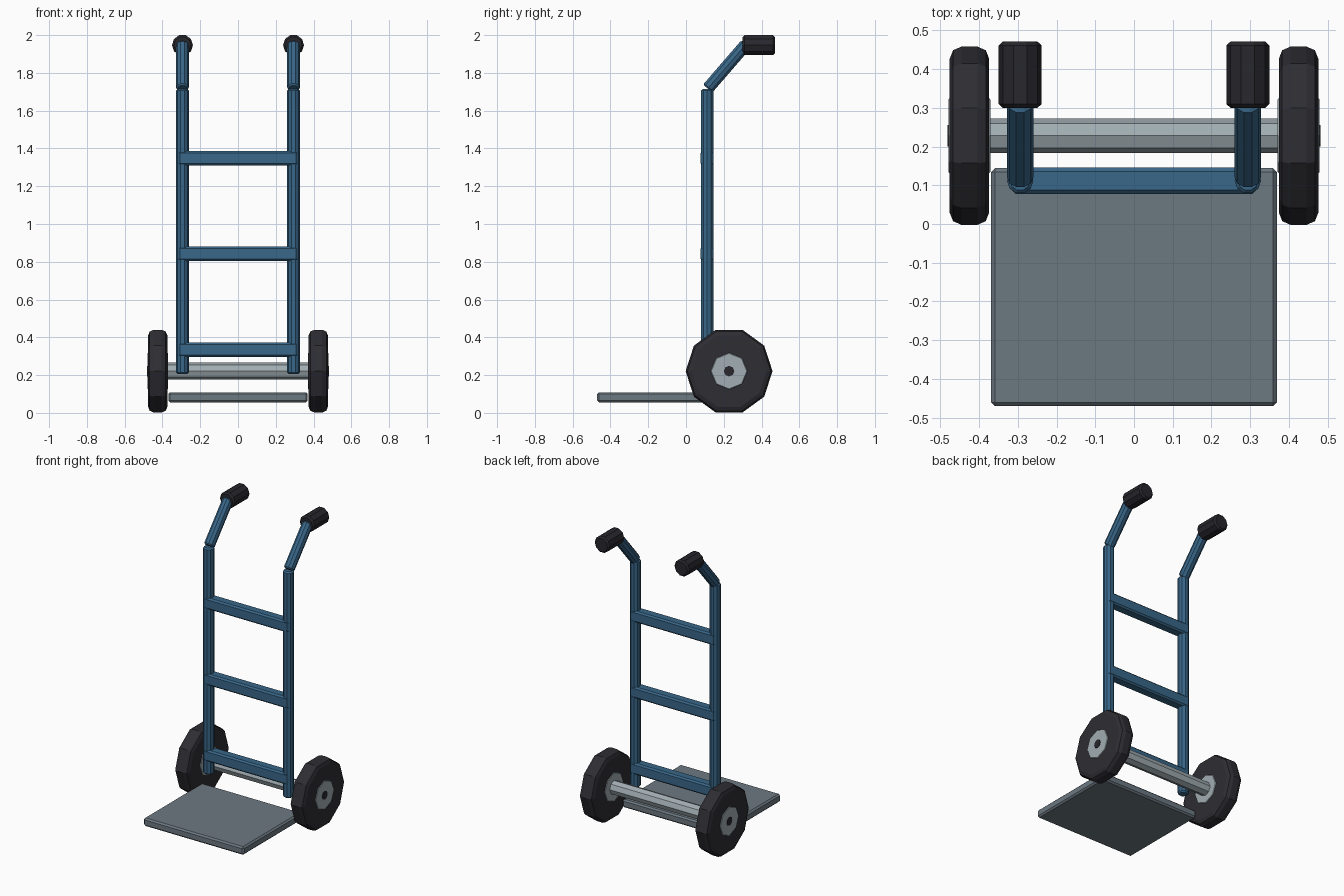
import bpy
import bmesh
import math
from mathutils import Vector, Matrix

default = bpy.data.objects.get("Cube")
if default:
    bpy.data.objects.remove(default)


def material(name, colour):
    mat = bpy.data.materials.new(name)
    mat.use_nodes = True
    mat.diffuse_color = (*colour, 1)
    mat.node_tree.nodes["Principled BSDF"].inputs["Base Color"].default_value = (*colour, 1)
    return mat


blue = material("blue paint", (0.04, 0.135, 0.25))
grey = material("plate grey", (0.15, 0.19, 0.22))
silver = material("light metal", (0.36, 0.42, 0.45))
rubber = material("tyre rubber", (0.026, 0.026, 0.033))
black = material("grip black", (0.02, 0.02, 0.026))


def finish(name, bm, mat, bevel, segments=1):
    mesh = bpy.data.meshes.new(name)
    bm.to_mesh(mesh)
    bm.free()
    mesh.materials.append(mat)
    obj = bpy.data.objects.new(name, mesh)
    bpy.context.collection.objects.link(obj)
    if bevel:
        mod = obj.modifiers.new("Bevel", "BEVEL")
        mod.width = bevel
        mod.segments = segments
        mod.limit_method = "ANGLE"
        mod.angle_limit = math.radians(55)
    return obj


def rod(name, start, end, radius, sides, mat, bevel=0.0, segments=1):
    """Faceted cylinder between two points."""
    start, end = Vector(start), Vector(end)
    axis = (end - start).normalized()
    u = Vector((0, 1, 0)) if abs(axis.x) > 0.9 else Vector((1, 0, 0))
    v = axis.cross(u)
    basis = Matrix((u, v, axis)).transposed().to_4x4()
    place = Matrix.Translation((start + end) / 2) @ basis @ Matrix.Rotation(math.pi / 2, 4, "Z")
    bm = bmesh.new()
    bmesh.ops.create_cone(bm, cap_ends=True, segments=sides, radius1=radius, radius2=radius,
                          depth=(end - start).length, matrix=place)
    return finish(name, bm, mat, bevel, segments)


def box(name, centre, size, mat, bevel):
    bm = bmesh.new()
    bmesh.ops.create_cube(bm, size=1, matrix=Matrix.Translation(centre) @ Matrix.Diagonal((*size, 1)))
    return finish(name, bm, mat, bevel)


# Toe plate and axle
box("toe_plate", (0, -0.163, 0.082), (0.738, 0.615, 0.054), grey, 0.01)
AXLE_Y, AXLE_Z = 0.228, 0.221
rod("axle", (-0.4, AXLE_Y, AXLE_Z), (0.4, AXLE_Y, AXLE_Z), 0.045, 8, silver)

# Cross bars of the frame
for label, z in (("lower", 0.334), ("middle", 0.842), ("upper", 1.348)):
    box(label + "_cross_bar", (0, 0.112, z), (0.632, 0.068, 0.076), blue, 0.01)

# Paired parts
for side, s in (("left", 1), ("right", -1)):
    x = s * 0.294
    rod(side + "_upright", (x, 0.112, 0.207), (x, 0.112, 1.715), 0.034, 10, blue, 0.008)
    rod(side + "_handle", (x, 0.115, 1.717), (x, 0.318, 1.952), 0.034, 10, blue, 0.008)
    rod(side + "_grip", (x, 0.3, 1.947), (x, 0.471, 1.947), 0.0555, 10, black, 0.01)

    def wheel_part(name, inner, outer, *args):
        rod(side + name, (s * inner, AXLE_Y, AXLE_Z), (s * outer, AXLE_Y, AXLE_Z), *args)

    wheel_part("_tyre", 0.374, 0.476, 0.23, 10, rubber, 0.03, 2)
    wheel_part("_hub", 0.371, 0.479, 0.097, 8, silver, 0.003)
    wheel_part("_axle_cap", 0.45, 0.482, 0.028, 8, black)
